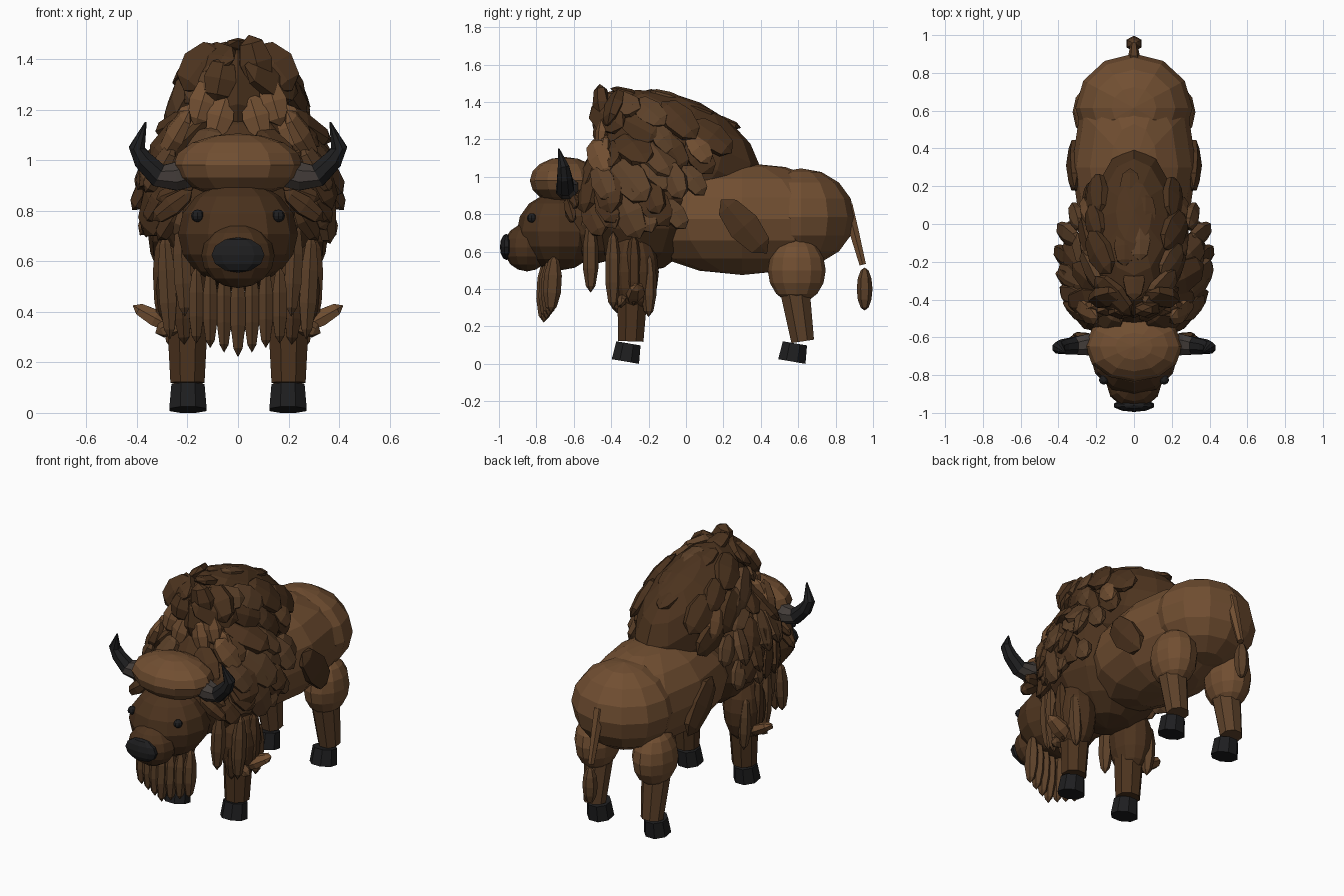
import bpy, bmesh, math, random
from mathutils import Vector, Matrix

if "Cube" in bpy.data.objects:
    bpy.data.objects.remove(bpy.data.objects["Cube"])

random.seed(5)


def material(name, rgb):
    m = bpy.data.materials.new(name)
    m.diffuse_color = (*rgb, 1)
    m.use_nodes = True
    m.node_tree.nodes["Principled BSDF"].inputs["Base Color"].default_value = m.diffuse_color
    return m


DARK, MID, LIGHT, BLACK, GREY = range(5)
MATS = [material("dark brown", (0.072, 0.033, 0.013)),
        material("middle brown", (0.107, 0.052, 0.022)),
        material("light brown", (0.165, 0.077, 0.031)),
        material("hoof black", (0.013, 0.013, 0.014)),
        material("horn grey", (0.055, 0.045, 0.04))]


def finish(bm, name):
    bmesh.ops.recalc_face_normals(bm, faces=bm.faces)
    me = bpy.data.meshes.new(name)
    bm.to_mesh(me)
    bm.free()
    for m in MATS:
        me.materials.append(m)
    ob = bpy.data.objects.new(name, me)
    bpy.context.collection.objects.link(ob)
    return ob


def add_ball(bm, mat, matrix, seg=12, rings=8):
    r = bmesh.ops.create_uvsphere(bm, u_segments=seg, v_segments=rings, radius=1, matrix=matrix)
    for f in {f for v in r["verts"] for f in v.link_faces}:
        f.material_index = mat


def ball(name, c, r, mat, tilt=0, seg=12, rings=8):
    bm = bmesh.new()
    M = Matrix.Translation(c) @ Matrix.Rotation(math.radians(tilt), 4, "X") @ Matrix.Diagonal((*r, 1))
    add_ball(bm, mat, M, seg, rings)
    return finish(bm, name)


def tube(name, pts, radii, mats, sides=8):
    """Capped tube through points, one colour per section."""
    bm, rings = bmesh.new(), []
    pts = [Vector(p) for p in pts]
    for i, (p, r) in enumerate(zip(pts, radii)):
        t = (pts[min(i + 1, len(pts) - 1)] - pts[max(i - 1, 0)]).normalized()
        u = Vector((0, 1, 0)) - t * t.y
        u.normalize()
        w = t.cross(u)
        rings.append([bm.verts.new(p + r * (math.cos(a) * u + math.sin(a) * w))
                      for a in [2 * math.pi * (k + .5) / sides for k in range(sides)]])
    for i in range(len(rings) - 1):
        for k in range(sides):
            j = (k + 1) % sides
            f = bm.faces.new((rings[i][k], rings[i][j], rings[i + 1][j], rings[i + 1][k]))
            f.material_index = mats[i]
    for ring, m in ((rings[0], mats[0]), (rings[-1], mats[-1])):
        bm.faces.new(ring).material_index = m
    return finish(bm, name)


def leaf(bm, c, along, normal, length, width, thick, mat, rings=4):
    """Faceted lock of hair: long axis 'along', flattened along 'normal'."""
    d = Vector(along).normalized()
    n = Vector(normal)
    n = (n - d * n.dot(d)).normalized()
    s = n.cross(d)
    M = Matrix((s * width, n * thick, d * length)).transposed().to_4x4()
    add_ball(bm, mat, Matrix.Translation(c) @ M, 6, rings)


def coat(bm, c, r, tilt, spots, flow, size, lift, colours):
    """Locks over an ellipsoid; spots are (position along y, roll from top in degrees)."""
    R = Matrix.Rotation(math.radians(tilt), 3, "X")
    for s, a in spots:
        s = max(-.96, min(.96, s + random.uniform(-.06, .06)))
        a = math.radians(a + random.uniform(-6, 6))
        q = math.sqrt(1 - s * s)
        l = Vector((q * math.sin(a), s, q * math.cos(a)))
        p = Vector(c) + R @ Vector([l[i] * r[i] for i in range(3)])
        n = (R @ Vector([l[i] / r[i] for i in range(3)])).normalized()
        d = Vector(flow) + Vector((0, random.uniform(-.3, .3), random.uniform(-.2, .2)))
        d = (d - n * d.dot(n)).normalized() + n * lift
        k = size * random.uniform(.9, 1.2)
        leaf(bm, p + n * .005, d, n, k, k * .66, k * .28, random.choice(colours))


# Body masses
HUMP = ((0, -.05, 1.135), (.25, .48, .29))
CHEST = ((0, -.245, .87), (.355, .335, .385))
ball("hindquarters", (0, .615, .785), (.31, .287, .26), LIGHT)
ball("barrel", (0, .3, .775), (.33, .6, .3), LIGHT)
ball("chest", *CHEST, DARK)
ball("hump", *HUMP, DARK, -25)

# Head
ball("head", (0, -.68, .708), (.237, .225, .21), DARK)
ball("neck", (0, -.5, .79), (.24, .2, .26), DARK)
ball("forehead_cap", (0, -.648, .98), (.257, .187, .126), LIGHT)
ball("muzzle", (0, -.85, .622), (.145, .125, .128), DARK)
ball("nose", (0, -.96, .625), (.11, .035, .07), BLACK, 0, 10, 6)

for side, tag in ((1, "left"), (-1, "right")):
    ball("eye_" + tag, (side * .16, -.825, .78), (.026, .026, .025), BLACK, 0, 8, 6)
    # Horns sweep out then up
    tube("horn_" + tag,
         [(side * x, y, z) for x, y, z in ((.17, -.63, .96), (.25, -.64, .935), (.315, -.645, .94),
                                          (.375, -.65, 1.0), (.40, -.655, 1.05), (.365, -.68, 1.15))],
         (.066, .06, .05, .042, .034, .004), (GREY, GREY, BLACK, BLACK, BLACK))
    # Ears
    bm = bmesh.new()
    leaf(bm, (side * .26, -.62, .82), (side * .8, .2, -.6), (0, -1, .3), .1, .045, .03, DARK)
    leaf(bm, (side * .25, -.6, .87), (side * .9, .2, -.3), (0, -1, .3), .08, .04, .025, DARK)
    finish(bm, "ear_" + tag)

    # Legs and hooves
    ball("front_thigh_" + tag, (side * .21, -.28, .49), (.12, .135, .22), DARK)
    tube("front_shin_" + tag, [(side * .2, -.285, .42), (side * .2, -.295, .12)], (.09, .073), (DARK,))
    ball("hind_thigh_" + tag, (side * .2, .592, .5), (.125, .155, .178), LIGHT)
    tube("hind_shin_" + tag, [(side * .2, .578, .42), (side * .2, .624, .12)], (.088, .066), (MID,))
    for name, y in (("front", -.318), ("hind", .572)):
        tube(f"{name}_hoof_{tag}", [(side * .198, y - .002, .012), (side * .198, y + .006, .11)],
             (.08, .071), (BLACK,)).data.transform(
                 Matrix.Translation((0, y, .06)) @ Matrix.Rotation(math.radians(-5), 4, "X")
                 @ Matrix.Translation((0, -y, -.06)))

# Tail with end tuft
tube("tail", [(0, .86, .85), (0, .895, .72), (0, .945, .53)], (.035, .03, .02), (LIGHT, LIGHT), 6)
ball("tail_tuft", (0, .955, .4), (.045, .042, .115), MID, 0, 6, 6)

# Beard strands, longest in the middle
bm = bmesh.new()
for i in range(-3, 4):
    bottom = .22 + .018 * abs(i)
    top = .58
    leaf(bm, (i * .055, -.75 + .012 * abs(i), (top + bottom) / 2), (0, .06, 1), (0, -1, 0),
         (top - bottom) / 2, .035, .05, MID, 5)
finish(bm, "beard")

# Mane locks on hump and shoulders
bm = bmesh.new()
for g in (1, -1):
    spots = [(-.8 + .36 * i, g * a) for i in range(4) for a in (56, 86)]
    coat(bm, *HUMP, -25, spots, (0, .8, -.7), .125, .1, (DARK, DARK, MID))
    spots = [(-.85 + .36 * i, g * a) for i in range(4) for a in (45, 72, 98)]
    coat(bm, *CHEST, 0, spots, (0, .55, -1), .135, .18, (DARK, DARK, MID))
    # Shoulder ruff flaring outward behind the head
    for x, y, z, m in ((.25, -.46, 1.1, LIGHT), (.31, -.44, .97, MID), (.31, -.42, .85, DARK),
                       (.34, -.3, .98, DARK), (.36, -.18, .9, DARK), (.345, -.06, .98, MID),
                       (.26, -.49, .78, DARK), (.33, -.22, .8, MID)):
        leaf(bm, (g * x, y, z), (g * .45, .3, -.75), (g, -.4, .4), .12, .075, .04, m)
    # Paler locks where the mane meets the back
    for x, y, z, m in ((.25, .07, 1.15, LIGHT), (.31, .04, .98, MID), (.25, -.12, 1.2, MID),
                       (.33, -.06, .8, MID)):
        leaf(bm, (g * x, y, z), (g * .2, .55, -.75), (g, 0, .4), .1, .065, .035, m)
    # Pale locks at the front of the hump
    for x, z in ((.07, 1.17), (.14, 1.23), (.21, 1.13)):
        leaf(bm, (g * x, -.48 + x * .2, z), (g * .3, -.12, -1), (0, -1, .2), .1, .062, .035, LIGHT)
    leaf(bm, (g * .14, -.39, 1.365), (g * .5, -.2, -.6), (0, -1, .6), .12, .1, .05, DARK)
    # Flank patch
    leaf(bm, (g * .315, .31, .735), (0, .65, -.76), (1, 0, 0), .19, .1, .045, DARK)
# Shingled locks along the ridge
for x, y, z, m in ((0, -.3, 1.44, DARK), (-.05, -.12, 1.425, DARK), (.03, -.09, 1.425, MID),
                   (.06, .06, 1.36, DARK), (-.02, .19, 1.295, DARK)):
    leaf(bm, (x, y, z), (0, 1, -.32), (x, .32, 1), .11, .065, .03, m)
leaf(bm, (.07, -.45, 1.39), (.25, .1, -1), (0, -1, .2), .11, .075, .05, DARK)
leaf(bm, (-.07, -.46, 1.32), (-.2, -.1, -1), (0, -1, .2), .09, .075, .045, DARK)
finish(bm, "mane_locks")

# Hanging strands on neck and front legs
bm = bmesh.new()
for g in (1, -1):
    for x, y, z, l, m in ((.22, -.51, .57, .19, MID), (.28, -.39, .5, .21, MID),
                          (.30, -.28, .5, .19, DARK), (.27, -.2, .42, .17, MID),
                          (.22, -.37, .42, .15, DARK)):
        leaf(bm, (g * x, y, z), (g * .05, 0, 1), (g, -.5, 0), l, .045, .04, m, 5)
    # Elbow locks sticking outward
    leaf(bm, (g * .325, -.27, .375), (g, .1, .55), (0, -.3, 1), .105, .055, .035, LIGHT)
    leaf(bm, (g * .25, -.34, .35), (g, -.1, -.45), (0, -1, .5), .085, .045, .03, MID)
finish(bm, "leg_fringe")
